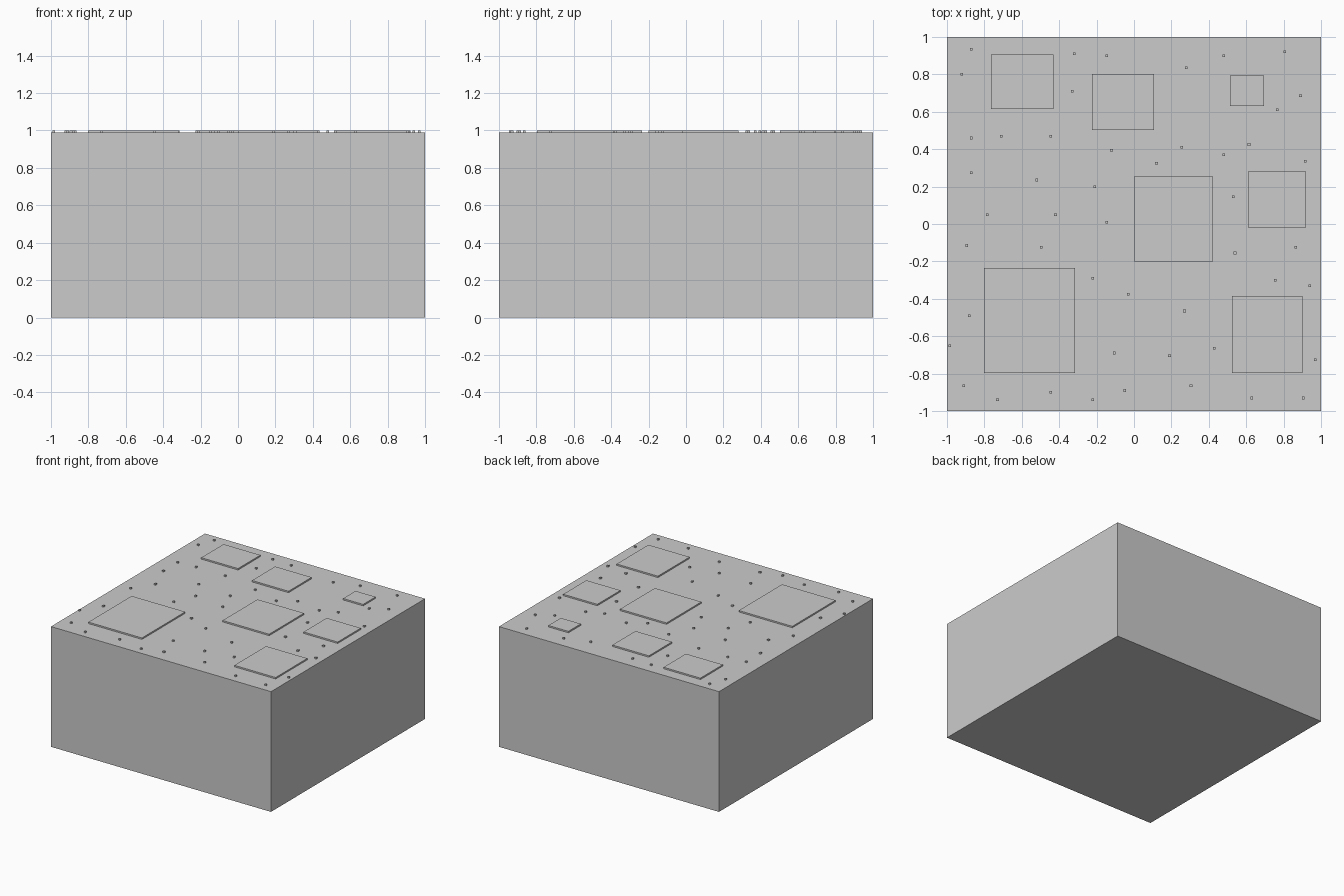
import bpy
import bmesh
from mathutils import Matrix, Vector

TOP = 0.988      # top of the block
CAP = 1.0        # top of plates and studs
SINK = 0.002     # small overlap into the block
STUD = 0.014     # stud width


def add_box(bm, x0, x1, y0, y1, z0, z1):
    size = Vector((x1 - x0, y1 - y0, z1 - z0))
    centre = Vector((x0 + x1, y0 + y1, z0 + z1)) / 2
    bmesh.ops.create_cube(
        bm, size=1, matrix=Matrix.Translation(centre) @ Matrix.Diagonal((*size, 1)))


def make_boxes(name, boxes):
    bm = bmesh.new()
    for box in boxes:
        add_box(bm, *box)
    mesh = bpy.data.meshes.new(name)
    bm.to_mesh(mesh)
    bm.free()
    obj = bpy.data.objects.new(name, mesh)
    bpy.context.collection.objects.link(obj)


# Main block
make_boxes("block", [(-1, 1, -1, 1, 0, TOP)])

# Raised rectangular plates: x range, y range
plates = [
    (-0.765, -0.43, 0.615, 0.905),
    (-0.225, 0.107, 0.503, 0.803),
    (0.513, 0.695, 0.632, 0.794),
    (0.0, 0.423, -0.2, 0.253),
    (0.61, 0.92, -0.02, 0.28),
    (-0.802, -0.315, -0.797, -0.235),
    (0.525, 0.9, -0.797, -0.385),
]
for i, p in enumerate(plates, 1):
    make_boxes(f"raised_plate_{i}", [(*p, TOP - SINK, CAP)])

# Small scattered square studs: centres
studs = [
    (-.87, .935), (-.92, .80), (-.32, .91), (-.145, .90), (-.33, .71), (.28, .835), (.48, .90),
    (.805, .92), (.89, .685), (.765, .61), (-.87, .46), (-.71, .47), (-.445, .47), (-.12, .395),
    (.255, .41), (.48, .37), (.615, .425), (.915, .335), (.12, .325), (-.87, .275), (-.52, .235),
    (-.21, .20), (.53, .145), (-.785, .05), (-.42, .05), (-.145, .01), (-.895, -.115),
    (-.495, -.125), (.865, -.125), (.54, -.155), (-.22, -.29), (.755, -.30), (.94, -.33),
    (-.03, -.375), (-.88, -.49), (.27, -.465), (.43, -.665), (.19, -.705), (-.105, -.69),
    (.97, -.725), (-.985, -.65), (-.91, -.865), (-.73, -.94), (-.445, -.90), (-.22, -.94),
    (-.05, -.89), (.305, -.865), (.63, -.93), (.905, -.93),
]
h = STUD / 2
make_boxes("small_studs", [(x - h, x + h, y - h, y + h, TOP - SINK, CAP) for x, y in studs])
